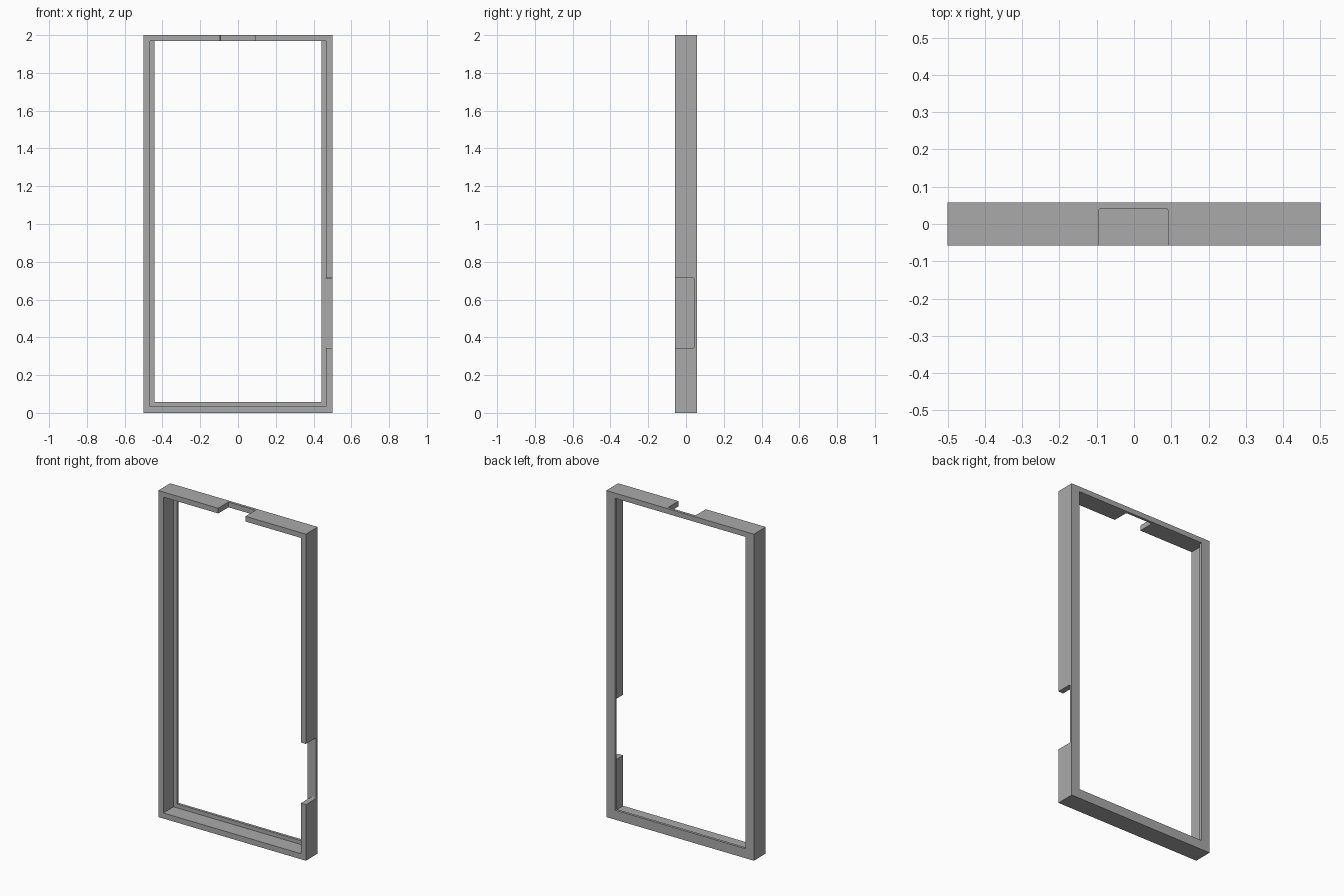
import bpy
import bmesh
from mathutils import Vector

cube = bpy.data.objects.get("Cube")
if cube:
    bpy.data.objects.remove(cube, do_unlink=True)

HALF_W, HALF_D, HEIGHT = 0.5, 0.0575, 2.0
WALL, LIP, TOP_WALL = 0.034, 0.058, 0.032
LEDGE_Y = 0.0415          # front face of the rear lip
FRONT, BACK = -0.2, 0.2   # cutter overshoot

grey = bpy.data.materials.new("plain grey")
grey.use_nodes = True
colour = (0.4, 0.4, 0.4, 1)
grey.diffuse_color = colour
grey.node_tree.nodes["Principled BSDF"].inputs["Base Color"].default_value = colour


def box(name, low, high, round_axis=None):
    """Box between two corners; optionally round its rear edges along one axis."""
    low, high = Vector(low), Vector(high)
    bm = bmesh.new()
    bmesh.ops.create_cube(bm, size=1)
    for v in bm.verts:
        v.co = (low + high) / 2 + v.co * (high - low)
    if round_axis is not None:
        edges = [e for e in bm.edges
                 if all(v.co.y > high.y - 1e-4 for v in e.verts)
                 and abs((e.verts[0].co - e.verts[1].co)[round_axis]) > 1e-4]
        bmesh.ops.bevel(bm, geom=edges, offset=0.005, segments=3,
                        profile=0.5, affect='EDGES')
    mesh = bpy.data.meshes.new(name)
    bm.to_mesh(mesh)
    bm.free()
    mesh.materials.append(grey)
    obj = bpy.data.objects.new(name, mesh)
    bpy.context.collection.objects.link(obj)
    return obj


def cut(target, cutter):
    """Subtract the cutter, then discard it."""
    cutter.hide_render = True
    mod = target.modifiers.new(cutter.name, 'BOOLEAN')
    mod.operation = 'DIFFERENCE'
    mod.solver = 'EXACT'
    mod.object = cutter
    bpy.context.view_layer.objects.active = target
    bpy.ops.object.modifier_apply(modifier=mod.name)
    bpy.data.objects.remove(cutter, do_unlink=True)


# Rectangular frame
frame = box("bezel_frame", (-HALF_W, -HALF_D, 0), (HALF_W, HALF_D, HEIGHT))
top = HEIGHT - TOP_WALL

# Front recess, leaving a thin lip at the back of the sides and bottom
cut(frame, box("recess", (-HALF_W + WALL, FRONT, WALL),
               (HALF_W - WALL, LEDGE_Y, top)))

# Opening through the lip
cut(frame, box("opening", (-HALF_W + LIP, FRONT, LIP),
               (HALF_W - LIP, BACK, top)))

# Notch in the top wall
cut(frame, box("top_notch", (-0.094, FRONT, 1.9), (0.091, LEDGE_Y, 2.1), 2))

# Notch in the left side wall
cut(frame, box("side_notch", (0.4, FRONT, 0.343), (0.6, LEDGE_Y, 0.715), 0))
